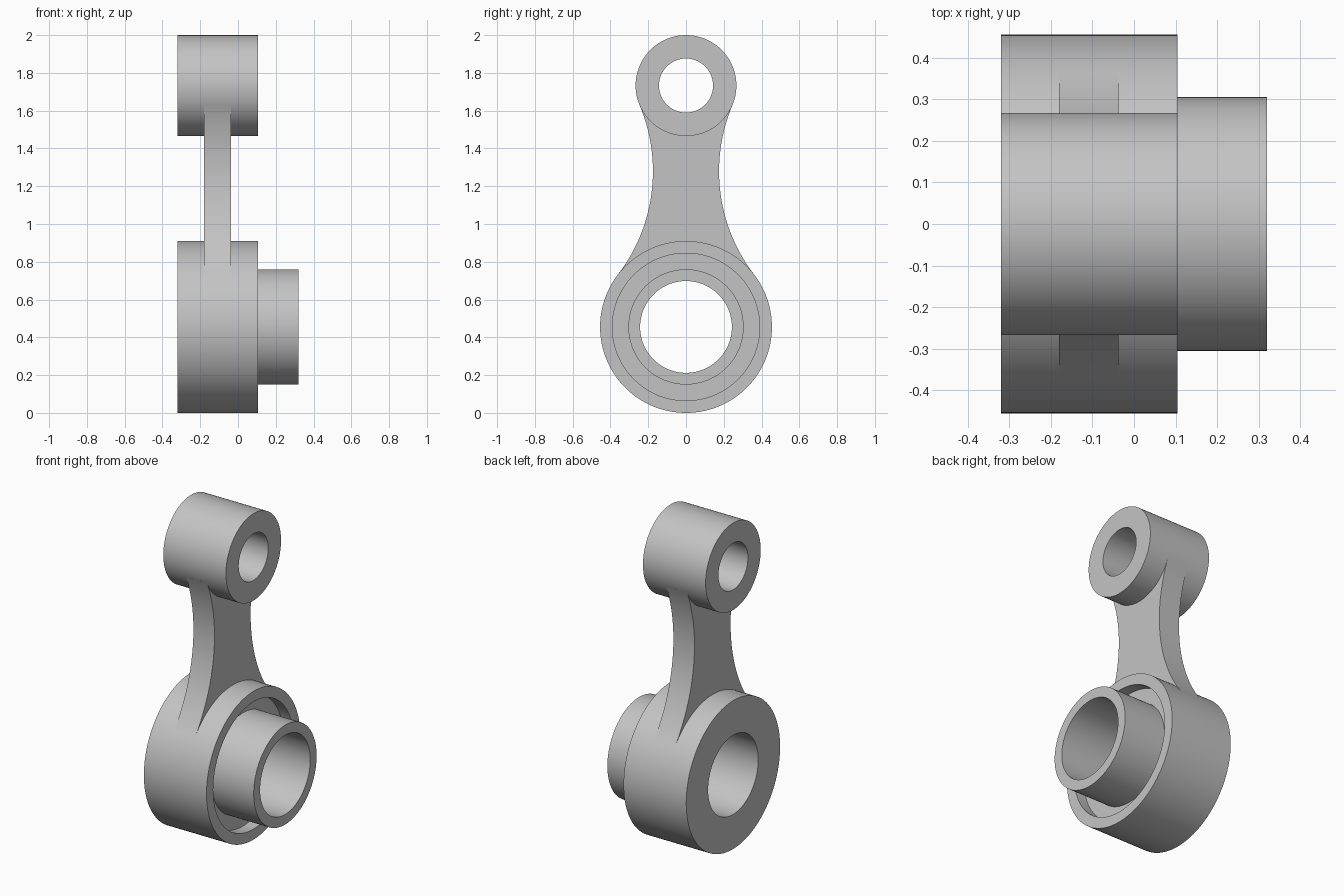
import bpy, bmesh
from math import pi, cos, sin, atan2, radians, hypot

cube = bpy.data.objects.get("Cube")
if cube:
    bpy.data.objects.remove(cube, do_unlink=True)

# Single grey metal
GREY = (0.55, 0.55, 0.55, 1)
metal = bpy.data.materials.new("grey metal")
metal.use_nodes = True
metal.diffuse_color = GREY
metal.node_tree.nodes["Principled BSDF"].inputs["Base Color"].default_value = GREY

# Main dimensions
BACK, FACE, TUBE_END = -0.32, 0.105, 0.32
LOW_Z, LOW_R, LOW_BORE = 0.455, 0.455, 0.243
TOP_Z, TOP_R, TOP_BORE = 1.733, 0.267, 0.143
TUBE_R, GROOVE_R, GROOVE_DEPTH = 0.305, 0.39, 0.07
WEB_X0, WEB_X1 = -0.18, -0.037


def finish(name, bm):
    bmesh.ops.recalc_face_normals(bm, faces=bm.faces)
    mesh = bpy.data.meshes.new(name)
    bm.to_mesh(mesh)
    bm.free()
    mesh.materials.append(metal)
    obj = bpy.data.objects.new(name, mesh)
    bpy.context.collection.objects.link(obj)
    bpy.ops.object.select_all(action="DESELECT")
    obj.select_set(True)
    bpy.context.view_layer.objects.active = obj
    bpy.ops.object.shade_smooth_by_angle(angle=radians(30))
    return obj


def lathe(name, profile, z, steps=128):
    """Turn a closed (x, radius) profile around a horizontal x axis at height z."""
    bm = bmesh.new()
    rings = []
    for x, r in profile:
        angles = [2 * pi * i / steps for i in range(steps)]
        rings.append([bm.verts.new((x, r * cos(a), z + r * sin(a))) for a in angles])
    for k, ring in enumerate(rings):
        nxt = rings[(k + 1) % len(rings)]
        for i in range(steps):
            j = (i + 1) % steps
            bm.faces.new((ring[i], ring[j], nxt[j], nxt[i]))
    return finish(name, bm)


def arc(cy, cz, r, a0, a1, n=32):
    return [(cy + r * cos(a0 + (a1 - a0) * i / n),
             cz + r * sin(a0 + (a1 - a0) * i / n)) for i in range(n + 1)]


# Upper eye
lathe("upper_eye", [(BACK, TOP_BORE), (BACK, TOP_R), (FACE, TOP_R), (FACE, TOP_BORE)], TOP_Z)

# Lower hub with a ring groove around the projecting tube
floor = FACE - GROOVE_DEPTH
lathe("lower_hub", [(BACK, LOW_BORE), (BACK, LOW_R), (FACE, LOW_R), (FACE, GROOVE_R),
                    (floor, GROOVE_R), (floor, TUBE_R), (TUBE_END, TUBE_R),
                    (TUBE_END, LOW_BORE)], LOW_Z)

# Connecting web: concave sides tangent to both round ends
ARC_R, ARC_Y, ARC_Z = 0.898, 1.073, 1.279
low_a = atan2(ARC_Z - LOW_Z, ARC_Y)
top_a = atan2(ARC_Z - TOP_Z, ARC_Y)
right = arc(ARC_Y, ARC_Z, ARC_R, pi + low_a, pi + top_a)
left = [(-y, z) for y, z in reversed(right)]
in_top = arc(0, TOP_Z, TOP_R * 0.8, top_a, -pi - top_a)
in_low = arc(0, LOW_Z, LOW_R * 0.8, pi - low_a, low_a)
outline = right + in_top + left + in_low

bm = bmesh.new()
face = bm.faces.new([bm.verts.new((WEB_X0, y, z)) for y, z in outline])
new = bmesh.ops.extrude_face_region(bm, geom=[face])["geom"]
moved = [v for v in new if isinstance(v, bmesh.types.BMVert)]
bmesh.ops.translate(bm, verts=moved, vec=(WEB_X1 - WEB_X0, 0, 0))
finish("connecting_web", bm)
